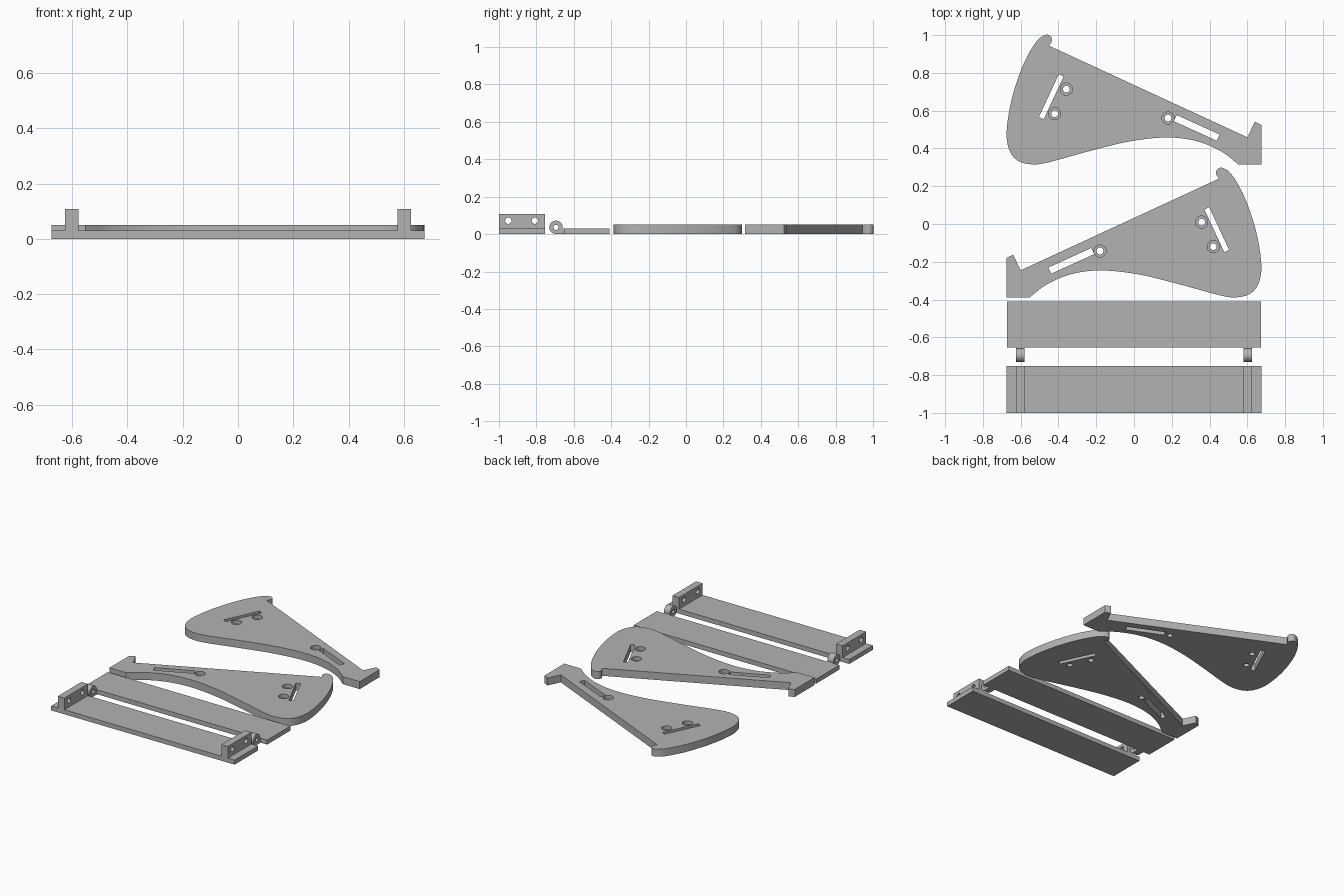
import bpy
import bmesh
from math import radians, pi
from mathutils import Matrix, Vector

cube = bpy.data.objects.get("Cube")
if cube:
    bpy.data.objects.remove(cube, do_unlink=True)

grey = bpy.data.materials.new("plain grey")
grey.use_nodes = True
COLOUR = (0.45, 0.45, 0.45, 1)
grey.diffuse_color = COLOUR
grey.node_tree.nodes["Principled BSDF"].inputs["Base Color"].default_value = COLOUR


def make(name, bm):
    bmesh.ops.recalc_face_normals(bm, faces=bm.faces)
    mesh = bpy.data.meshes.new(name)
    bm.to_mesh(mesh)
    bm.free()
    obj = bpy.data.objects.new(name, mesh)
    bpy.context.collection.objects.link(obj)
    mesh.materials.append(grey)
    return obj


def box(name, x, y, z, angle=0):
    """Box from (low, high) ranges, turned about its own upright axis."""
    bm = bmesh.new()
    bmesh.ops.create_cube(bm, size=1)
    centre = Vector([sum(r) / 2 for r in (x, y, z)])
    size = [r[1] - r[0] for r in (x, y, z)]
    bm.transform(Matrix.Translation(centre) @ Matrix.Rotation(radians(angle), 4, 'Z')
                 @ Matrix.Diagonal((*size, 1)))
    return make(name, bm)


def cylinder(name, centre, radius, length, along_x=False):
    bm = bmesh.new()
    bmesh.ops.create_cone(bm, cap_ends=True, segments=32, radius1=radius,
                          radius2=radius, depth=length)
    turn = Matrix.Rotation(pi / 2 if along_x else 0, 4, 'Y')
    bm.transform(Matrix.Translation(centre) @ turn)
    return make(name, bm)


def boolean(obj, other, operation='DIFFERENCE'):
    mod = obj.modifiers.new("combine", 'BOOLEAN')
    mod.operation, mod.object, mod.solver = operation, other, 'EXACT'
    bpy.context.view_layer.objects.active = obj
    bpy.ops.object.modifier_apply(modifier=mod.name)
    bpy.data.objects.remove(other, do_unlink=True)


def smooth(obj):
    bpy.ops.object.select_all(action='DESELECT')
    obj.select_set(True)
    bpy.context.view_layer.objects.active = obj
    bpy.ops.object.shade_smooth_by_angle(angle=radians(30))


def curve(points, steps=6):
    """Smooth run through the points."""
    pts = [Vector(p) for p in points]
    pts = [2 * pts[0] - pts[1]] + pts + [2 * pts[-1] - pts[-2]]
    out = []
    for a, b, c, d in zip(pts, pts[1:], pts[2:], pts[3:]):
        for i in range(steps):
            t = i / steps
            out.append(0.5 * (2 * b + (c - a) * t + (2 * a - 5 * b + 4 * c - d) * t ** 2
                              + (3 * b - a - 3 * c + d) * t ** 3))
    return out + [pts[-2]]


# Side panel: straight foot and back edge, curved hook, front and belly
THICK = 0.05
foot = [(-0.675, -0.388), (-0.675, -0.18), (-0.64, -0.163), (-0.6, -0.245)]
sweep = [(0.45, 0.24), (0.434, 0.268), (0.444, 0.292), (0.472, 0.296), (0.52, 0.258),
         (0.587, 0.138), (0.646, -0.037), (0.674, -0.21), (0.661, -0.31),
         (0.618, -0.367), (0.545, -0.388), (0.455, -0.378), (0.243, -0.32),
         (0.03, -0.268), (-0.17, -0.246), (-0.33, -0.265), (-0.46, -0.319),
         (-0.552, -0.388)]
bm = bmesh.new()
outline = [Vector(p) for p in foot] + curve(sweep)
face = bm.faces.new([bm.verts.new((p.x, p.y, 0)) for p in outline])
up = bmesh.ops.extrude_face_region(bm, geom=[face])["geom"]
bmesh.ops.translate(bm, vec=(0, 0, THICK),
                    verts=[v for v in up if isinstance(v, bmesh.types.BMVert)])
right_panel = make("side_panel_near", bm)

# Slots and stepped screw holes in the panel
for cx, cy, width, angle in ((-0.332, -0.195, 0.036, 24.5), (0.438, -0.03, 0.028, -65)):
    boolean(right_panel, box("slot_cutter", (cx - 0.125, cx + 0.125),
                             (cy - width / 2, cy + width / 2), (-0.1, 0.1), angle))
for x, y in ((-0.18, -0.143), (0.358, 0.01), (0.42, -0.12)):
    boolean(right_panel, cylinder("recess_cutter", (x, y, THICK), 0.032, THICK))
    boolean(right_panel, cylinder("hole_cutter", (x, y, 0), 0.018, 0.2))
smooth(right_panel)

# Second panel is the mirror image, placed behind
left_panel = right_panel.copy()
left_panel.name = "side_panel_far"
left_panel.data = right_panel.data.copy()
left_panel.data.transform(Matrix.Translation((0, 0.704, 0)) @ Matrix.Diagonal((-1, 1, 1, 1)))
left_panel.data.flip_normals()
bpy.context.collection.objects.link(left_panel)

# Hinged board with two knuckles, and base board with two drilled posts
hinged_board = box("hinged_board", (-0.672, 0.672), (-0.653, -0.41), (0, 0.03))
base_board = box("base_board", (-0.675, 0.675), (-1, -0.753), (0, 0.03))
for side in (-1, 1):
    x = side * 0.602
    knuckle = cylinder("knuckle", (x, -0.695, 0.036), 0.036, 0.044, True)
    boolean(knuckle, box("knuckle_web", (x - 0.022, x + 0.022), (-0.695, -0.64), (0, 0.03)),
            'UNION')
    boolean(hinged_board, knuckle, 'UNION')
    boolean(hinged_board, cylinder("pin_cutter", (x, -0.695, 0.036), 0.014, 0.1, True))
    post = box("post", (x - 0.024, x + 0.024), (-1, -0.753), (0, 0.108))
    for y in (-0.95, -0.808):
        boolean(post, cylinder("post_cutter", (x, y, 0.072), 0.017, 0.1, True))
    boolean(base_board, post, 'UNION')
smooth(hinged_board)
smooth(base_board)
